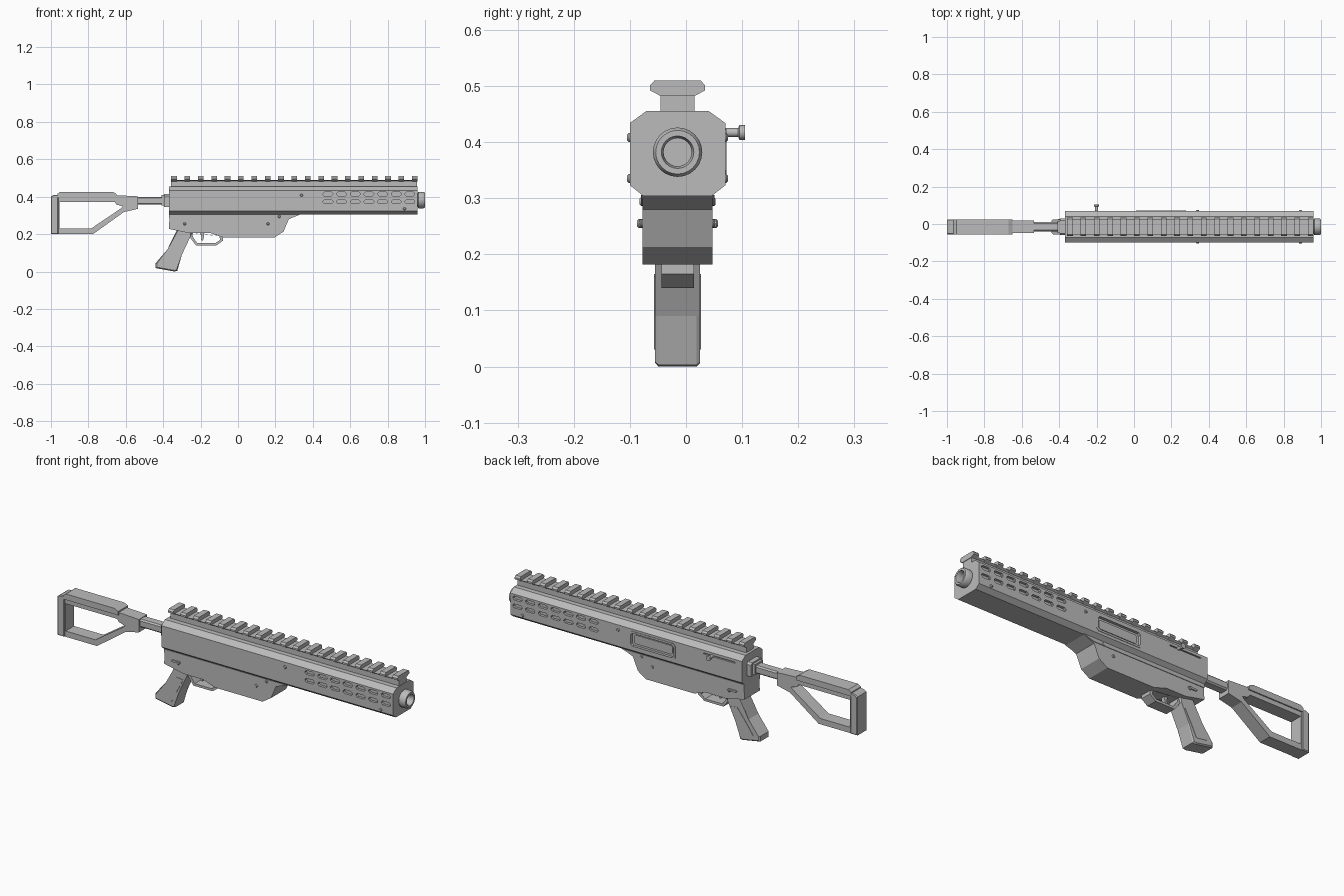
import bpy, bmesh, math
from mathutils import Matrix, Vector

if "Cube" in bpy.data.objects:
    bpy.data.objects.remove(bpy.data.objects["Cube"])

CY = -0.015  # centre plane of the model
gray = bpy.data.materials.new("gunmetal gray")
gray.diffuse_color = (0.5, 0.5, 0.5, 1)
gray.use_nodes = True
gray.node_tree.nodes["Principled BSDF"].inputs["Base Color"].default_value = gray.diffuse_color


def finish(name, bm, smooth=False):
    bmesh.ops.recalc_face_normals(bm, faces=bm.faces)
    me = bpy.data.meshes.new(name)
    bm.to_mesh(me)
    bm.free()
    me.materials.append(gray)
    ob = bpy.data.objects.new(name, me)
    bpy.context.collection.objects.link(ob)
    if smooth:
        bpy.context.view_layer.objects.active = ob
        ob.select_set(True)
        bpy.ops.object.shade_smooth_by_angle(angle=math.radians(35))
        ob.select_set(False)
    return ob


def add_prism(bm, pts, place, a, b):
    """Extrude a closed outline from depth a to b."""
    rows = [[bm.verts.new(place(u, v, d)) for u, v in pts] for d in (a, b)]
    bm.faces.new(rows[0])
    bm.faces.new(rows[1][::-1])
    n = len(pts)
    for i in range(n):
        j = (i + 1) % n
        bm.faces.new((rows[0][i], rows[0][j], rows[1][j], rows[1][i]))


def side(u, v, d):      # outline in x, z; depth along y
    return (u, CY + d, v)


def along(u, v, d):     # outline in y, z; depth along x
    return (d, CY + u, v)


def plate(name, pts, half, bevel=0):
    bm = bmesh.new()
    add_prism(bm, pts, side, -half, half)
    if bevel:
        ed = [e for e in bm.edges if abs(e.verts[0].co.y - e.verts[1].co.y) < 1e-5]
        bmesh.ops.bevel(bm, geom=ed, offset=bevel, segments=1, affect='EDGES')
    return finish(name, bm)


def bar(name, half_pts, x0, x1):
    """Mirrored y, z section drawn out along x."""
    bm = bmesh.new()
    add_prism(bm, half_pts + [(-u, v) for u, v in half_pts[::-1]], along, x0, x1)
    return finish(name, bm)


def ring(name, outer, inner, half):
    """Frame between two outlines with matching corners."""
    bm = bmesh.new()
    loops = [[bm.verts.new(side(u, v, d)) for u, v in pts]
             for pts, d in ((outer, -half), (outer, half), (inner, half), (inner, -half))]
    n = len(outer)
    for k in range(4):
        p, q = loops[k], loops[(k + 1) % 4]
        for i in range(n):
            j = (i + 1) % n
            bm.faces.new((p[i], p[j], q[j], q[i]))
    return finish(name, bm)


def lathe(name, profile, origin, axis, n=24):
    """Closed surface of revolution from (distance, radius) pairs."""
    bm = bmesh.new()
    rot = Vector((0, 0, 1)).rotation_difference(Vector(axis)).to_matrix()
    rows = [[bm.verts.new(Vector(origin) + rot @ Vector(
        (r * math.cos(2 * math.pi * i / n), r * math.sin(2 * math.pi * i / n), d)))
        for i in range(n)] for d, r in profile]
    for p, q in zip(rows, rows[1:]):
        for i in range(n):
            j = (i + 1) % n
            bm.faces.new((p[i], p[j], q[j], q[i]))
    bm.faces.new(rows[0])
    bm.faces.new(rows[-1])
    return finish(name, bm, True)


def rect(x0, x1, z0, z1, c=0):
    if not c:
        return [(x0, z0), (x1, z0), (x1, z1), (x0, z1)]
    return [(x0 + c, z0), (x1 - c, z0), (x1, z0 + c), (x1, z1 - c),
            (x1 - c, z1), (x0 + c, z1), (x0, z1 - c), (x0, z0 + c)]


# Main body with angled shoulders
body = bar("body", [(0.061, 0.304), (0.085, 0.323), (0.085, 0.434), (0.056, 0.455)], -0.37, 0.96)

# Cutter: vent slots on both sides, ejection port and handle track on the back
bm = bmesh.new()
for s in (-1, 1):
    for row, z in enumerate((0.373, 0.414)):
        for i in range(7):
            x = 0.455 + 0.073 * i
            add_prism(bm, rect(x, x + 0.052, z - 0.010, z + 0.010, 0.007), side, s * 0.072, s * 0.1)
add_prism(bm, rect(0.02, 0.27, 0.345, 0.415, 0.01), side, 0.07, 0.1)
add_prism(bm, rect(-0.33, -0.15, 0.414, 0.420), side, 0.078, 0.1)
cutter = finish("slot_cutter", bm)
mod = body.modifiers.new("slots", 'BOOLEAN')
mod.operation, mod.solver, mod.object = 'DIFFERENCE', 'EXACT', cutter
bpy.context.view_layer.objects.active = body
bpy.ops.object.modifier_apply(modifier="slots")
bpy.data.objects.remove(cutter)

# Shoulders face inward
bm = bmesh.new()
bm.from_mesh(body.data)
for f in bm.faces:
    if 0.7 < f.normal.z < 0.9 and f.calc_center_median().z > 0.43:
        f.normal_flip()
bm.to_mesh(body.data)
bm.free()

# Ejection port rim and cover
ring("port_rim", rect(0.012, 0.278, 0.337, 0.423, 0.012),
     rect(0.022, 0.268, 0.347, 0.413, 0.01), 0.001).location.y = 0.086
plate("port_cover", rect(0.035, 0.255, 0.357, 0.403, 0.008), 0.004).location.y = 0.072

# Top rail: continuous base plus cross teeth
bar("rail_base", [(0.030, 0.453), (0.030, 0.483), (0.040, 0.490)], -0.357, 0.957)
bm = bmesh.new()
half = [(0.030, 0.482), (0.049, 0.492), (0.049, 0.501), (0.041, 0.510)]
for i in range(19):
    x = -0.357 + 0.0715 * i
    add_prism(bm, half + [(-u, v) for u, v in half[::-1]], along, x, x + 0.030)
finish("rail_teeth", bm)

# Muzzle with hollow bore
lathe("muzzle", [(0.93, 0.038), (0.962, 0.038), (0.964, 0.044), (0.992, 0.044), (1.0, 0.039),
                 (1.0, 0.029), (0.985, 0.025), (0.94, 0.025)], (0, CY, 0.382), (1, 0, 0))

# Lower receiver and its rim
plate("lower_receiver", [(-0.365, 0.306), (-0.37, 0.228), (-0.26, 0.205), (-0.145, 0.205),
                         (-0.08, 0.182), (0.195, 0.182), (0.243, 0.213), (0.272, 0.280),
                         (0.335, 0.306)], 0.0625)
plate("receiver_rim", [(-0.368, 0.306), (-0.368, 0.287), (0.275, 0.287), (0.337, 0.306)], 0.0655)

# Trigger guard and trigger
ring("trigger_guard",
     [(-0.265, 0.207), (-0.255, 0.180), (-0.225, 0.140), (-0.115, 0.140), (-0.08, 0.165), (-0.08, 0.187)],
     [(-0.245, 0.204), (-0.240, 0.183), (-0.218, 0.152), (-0.120, 0.152), (-0.095, 0.170), (-0.100, 0.190)],
     0.029)
plate("trigger", [(-0.205, 0.21), (-0.195, 0.185), (-0.198, 0.168), (-0.188, 0.165),
                  (-0.182, 0.185), (-0.180, 0.21)], 0.010)

# Grip with side panels
plate("grip", [(-0.325, 0.225), (-0.245, 0.210), (-0.255, 0.185), (-0.300, 0.090), (-0.325, 0.003),
               (-0.340, 0.0), (-0.440, 0.018), (-0.440, 0.045), (-0.372, 0.115)], 0.040, 0.006)
plate("grip_panels", [(-0.312, 0.165), (-0.275, 0.160), (-0.315, 0.085), (-0.342, 0.030),
                      (-0.405, 0.040), (-0.355, 0.110)], 0.042)

# Stock tube, collar and skeleton frame
bar("stock_collar", [(0.045, 0.345), (0.045, 0.405), (0.035, 0.415)], -0.395, -0.368)
bar("collar_step", [(0.032, 0.353), (0.032, 0.408)], -0.408, -0.39)
bar("stock_tube", [(0.018, 0.357), (0.025, 0.364), (0.025, 0.392), (0.018, 0.399)], -0.56, -0.39)
ring("stock_frame",
     [(-0.98, 0.200), (-0.98, 0.408), (-0.655, 0.408), (-0.535, 0.402), (-0.535, 0.335), (-0.610, 0.318),
      (-0.775, 0.200)],
     [(-0.955, 0.230), (-0.955, 0.372), (-0.660, 0.372), (-0.650, 0.358), (-0.615, 0.348), (-0.625, 0.338),
      (-0.785, 0.230)], 0.034)
plate("cheek_pad", [(-0.965, 0.395), (-0.965, 0.415), (-0.950, 0.426), (-0.670, 0.426),
                    (-0.650, 0.415), (-0.650, 0.395)], 0.040)
plate("butt_plate", [(-1.0, 0.200), (-0.96, 0.200), (-0.96, 0.410), (-0.985, 0.410), (-1.0, 0.400)],
      0.040, 0.004)

# Charging handle on the back side
lathe("charging_handle", [(0.08, 0.008), (0.108, 0.008), (0.110, 0.013), (0.120, 0.013)],
      (-0.2, CY, 0.417), (0, 1, 0), 12)

# Pins through body and receiver
for name, x, z, reach in (("body_pin", 0.34, 0.408, 0.090), ("front_pin", 0.89, 0.335, 0.090),
                          ("receiver_pin", 0.16, 0.255, 0.067), ("rear_pin", -0.285, 0.255, 0.072),
                          ("rim_pin", 0.22, 0.294, 0.068)):
    lathe(name, [(-reach, 0.005), (-reach + 0.003, 0.008), (reach - 0.003, 0.008), (reach, 0.005)],
          (x, CY, z), (0, 1, 0), 12)

# Selector levers
plate("selector", rect(-0.325, -0.275, 0.252, 0.262, 0.003), 0.068)
